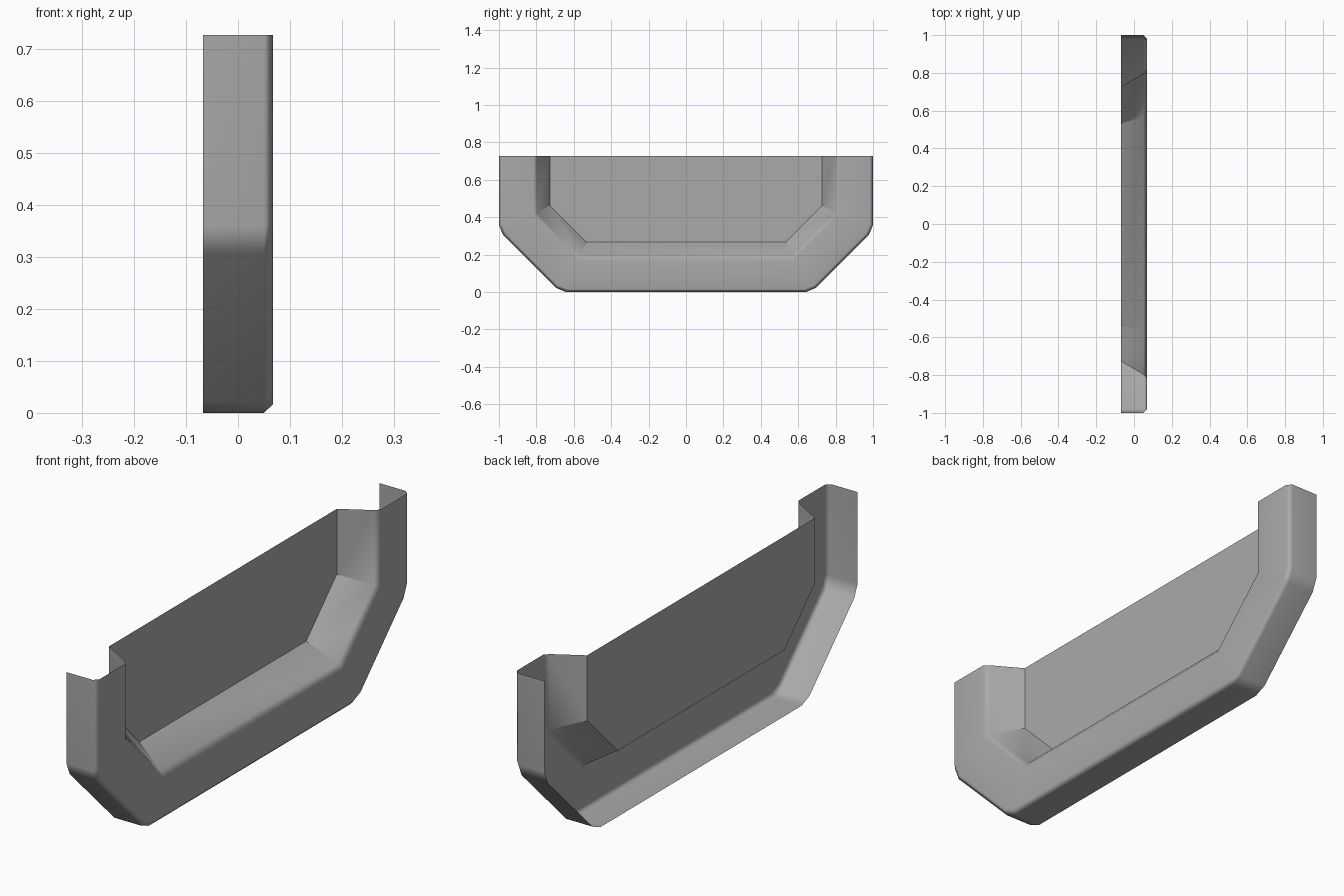
import bpy, bmesh

if "Cube" in bpy.data.objects:
    bpy.data.objects.remove(bpy.data.objects["Cube"])

TOP = 0.727
BACK, SHOULDER, FACE = -0.0675, 0.05, 0.0675

grey = bpy.data.materials.new("plain grey")
grey.use_nodes = True
colour = (0.4, 0.4, 0.4, 1)
grey.diffuse_color = colour
grey.node_tree.nodes["Principled BSDF"].inputs["Base Color"].default_value = colour

bm = bmesh.new()


def ring(x, wall, diag, floor, cut=0.0):
    """Half-octagon contour: side y=wall, slope y-z=diag, bottom z=floor."""
    d = cut * 0.7071
    high, low = wall - diag, diag + floor
    if cut:
        half = [(wall, TOP), (wall, high + cut), (wall - d, high - d),
                (low + d, floor + d), (low - cut, floor)]
    else:
        half = [(wall, TOP), (wall, high), (low, floor)]
    path = half + [(-y, z) for y, z in reversed(half)]
    return [bm.verts.new((x, y, z)) for y, z in path]


def spread(sharp_ring):
    """Repeat the sharp corners so they pair with the cut corners."""
    top_a, a, b, c, d, top_b = sharp_ring
    return [top_a, a, a, b, b, c, c, d, d, top_b]


def skin(first, second):
    for i in range(len(first) - 1):
        quad = [first[i], first[i + 1], second[i + 1], second[i]]
        corners = list(dict.fromkeys(quad))
        if len(corners) > 2:
            bm.faces.new(corners)


# Outer rim with its chamfered front edge
rim_back = ring(BACK, 1, 0.672, 0, 0.03)
rim_front = ring(SHOULDER, 1, 0.672, 0, 0.03)
face_outer = ring(FACE, 0.983, 0.648, 0.017, 0.03)

# Frame face, softened recess edge, sloping recess walls and panel
face_inner = ring(FACE, 0.815, 0.402, 0.172)
recess_front = ring(SHOULDER, 0.797, 0.374, 0.195)
panel_edge = ring(BACK, 0.728, 0.265, 0.267)

skin(rim_back, rim_front)
skin(rim_front, face_outer)
skin(face_outer, spread(face_inner))
skin(face_inner, recess_front)
skin(recess_front, panel_edge)
panel = bm.faces.new(panel_edge)

bmesh.ops.recalc_face_normals(bm, faces=bm.faces[:])
panel.normal_update()
if panel.normal.x < 0:
    bmesh.ops.reverse_faces(bm, faces=bm.faces[:])

# Smooth bevels, crisp recess corners and panel outline
for f in bm.faces:
    f.smooth = True
deep = set(panel_edge)
for e in bm.edges:
    if deep.intersection(e.verts):
        e.smooth = False

mesh = bpy.data.meshes.new("recessed_side_panel")
bm.to_mesh(mesh)
bm.free()
mesh.materials.append(grey)
body = bpy.data.objects.new("recessed_side_panel", mesh)
bpy.context.collection.objects.link(body)

# Keep the shading blend inside the narrow bevels
weighted = body.modifiers.new("even_shading", "WEIGHTED_NORMAL")
weighted.keep_sharp = True
